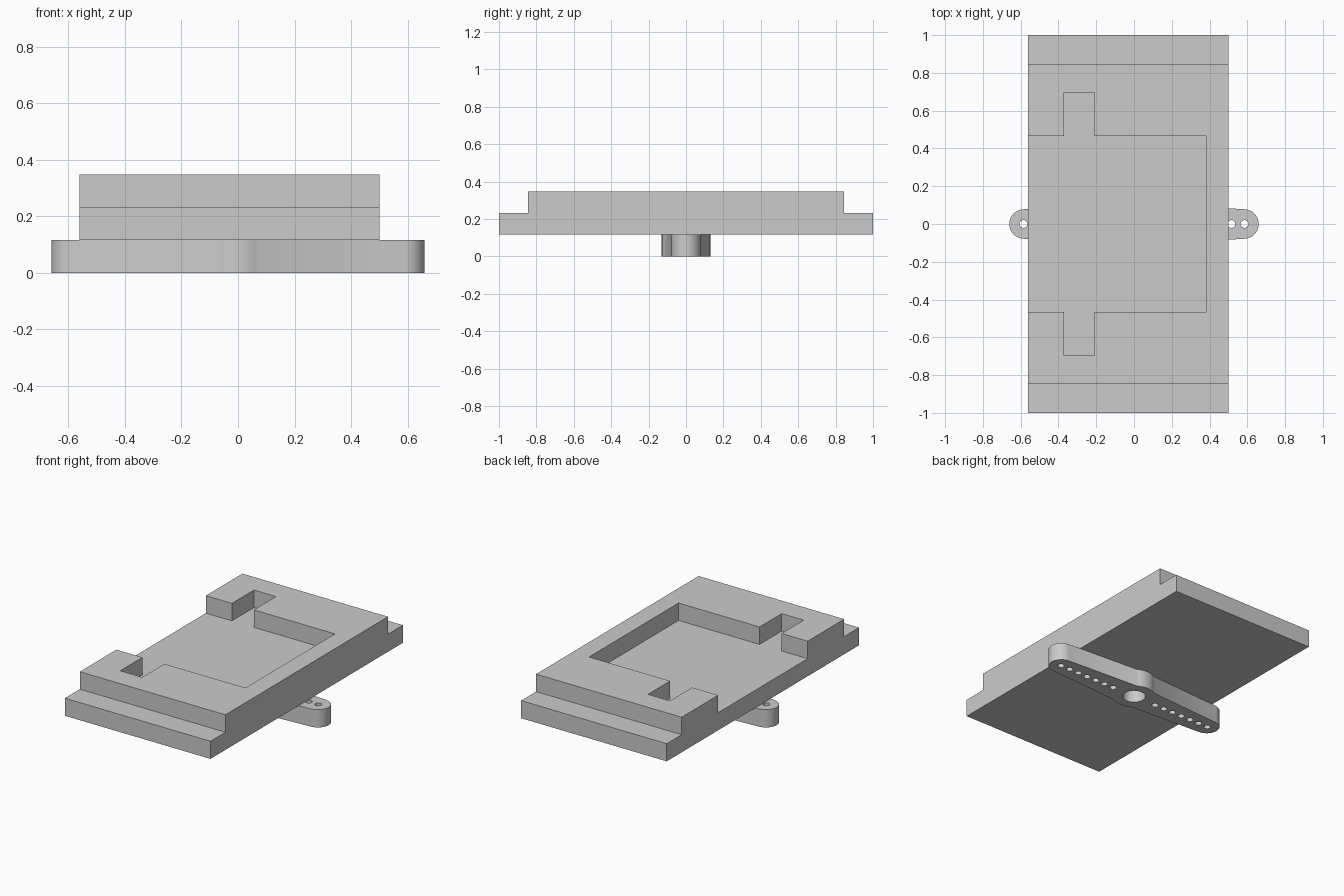
import bpy
import bmesh
from math import sin, cos, pi, asin, atan2, radians

cube = bpy.data.objects.get("Cube")
if cube:
    bpy.data.objects.remove(cube)

# One flat grey for everything
grey = bpy.data.materials.new("plain grey")
grey.use_nodes = True
colour = (0.6, 0.6, 0.6, 1)
grey.diffuse_color = colour
grey.node_tree.nodes["Principled BSDF"].inputs["Base Color"].default_value = colour


def prism(name, loops, place, low, high):
    """Solid between two levels for each outline; place maps (u, v, w) to xyz."""
    bm = bmesh.new()
    for loop in loops:
        lower = [bm.verts.new(place(u, v, low)) for u, v in loop]
        upper = [bm.verts.new(place(u, v, high)) for u, v in loop]
        bm.faces.new(lower)
        bm.faces.new(upper)
        for i in range(len(loop)):
            bm.faces.new((lower[i - 1], lower[i], upper[i], upper[i - 1]))
    bmesh.ops.recalc_face_normals(bm, faces=bm.faces)
    mesh = bpy.data.meshes.new(name)
    bm.to_mesh(mesh)
    bm.free()
    mesh.materials.append(grey)
    obj = bpy.data.objects.new(name, mesh)
    bpy.context.collection.objects.link(obj)
    return obj


def cut(obj, cutter):
    """Subtract the cutter, bake the result and drop the cutter."""
    cutter.hide_render = True
    mod = obj.modifiers.new("cut", "BOOLEAN")
    mod.operation, mod.solver, mod.object = "DIFFERENCE", "EXACT", cutter
    bpy.context.view_layer.objects.active = obj
    bpy.ops.object.modifier_apply(modifier=mod.name)
    bpy.data.objects.remove(cutter)


def arc(cx, radius, start, end, steps):
    angles = [start + (end - start) * i / steps for i in range(steps + 1)]
    return [(cx + radius * cos(a), radius * sin(a)) for a in angles]


def upright(u, v, w):
    return (u, v, w)


def sideways(u, v, w):
    return (w, u, v)


# Mounting plate: stepped profile along its width
BOTTOM, STEP, TOP = 0.117, 0.233, 0.348
half = [(1, BOTTOM), (1, STEP), (0.845, STEP), (0.845, TOP)]
profile = half + [(-y, z) for y, z in reversed(half)]
plate = prism("mounting_plate", [profile], sideways, -0.56, 0.5)

# Pocket open on one side, with two slots
side = [(0.38, 0.465), (-0.21, 0.465), (-0.21, 0.695), (-0.37, 0.695),
        (-0.37, 0.465), (-0.7, 0.465)]
pocket = side + [(x, -y) for x, y in reversed(side)]
cut(plate, prism("pocket_cutter", [pocket], upright, STEP, TOP + 0.1))

# Double-ended servo arm: tapered arms with round tips around a hub
HUB, TIP, REACH = 0.13, 0.078, 0.582
meet = atan2(0.11, 0.07)
lean = asin((0.11 - TIP) / (REACH - 0.07))
right_tip = arc(REACH, TIP, -pi / 2 + lean, pi / 2 - lean, 20)
back_hub = arc(0, HUB, meet, pi - meet, 12)
half_outline = right_tip + back_hub
outline = half_outline + [(-x, -y) for x, y in half_outline]
arm = prism("servo_arm", [outline], upright, 0, BOTTOM)

# Hub bore and a row of small holes along each arm
holes = [arc(0, 0.07, 0, 2 * pi, 32)[:-1]]
for i in range(7):
    for sign in (-1, 1):
        holes.append(arc(sign * (0.585 - 0.0695 * i), 0.021, 0, 2 * pi, 16)[:-1])
cut(arm, prism("hole_cutter", holes, upright, -0.1, BOTTOM + 0.1))

# Smooth the round walls of the arm, keeping its rims sharp
bpy.ops.object.select_all(action="DESELECT")
arm.select_set(True)
bpy.context.view_layer.objects.active = arm
bpy.ops.object.shade_smooth_by_angle(angle=radians(30))
